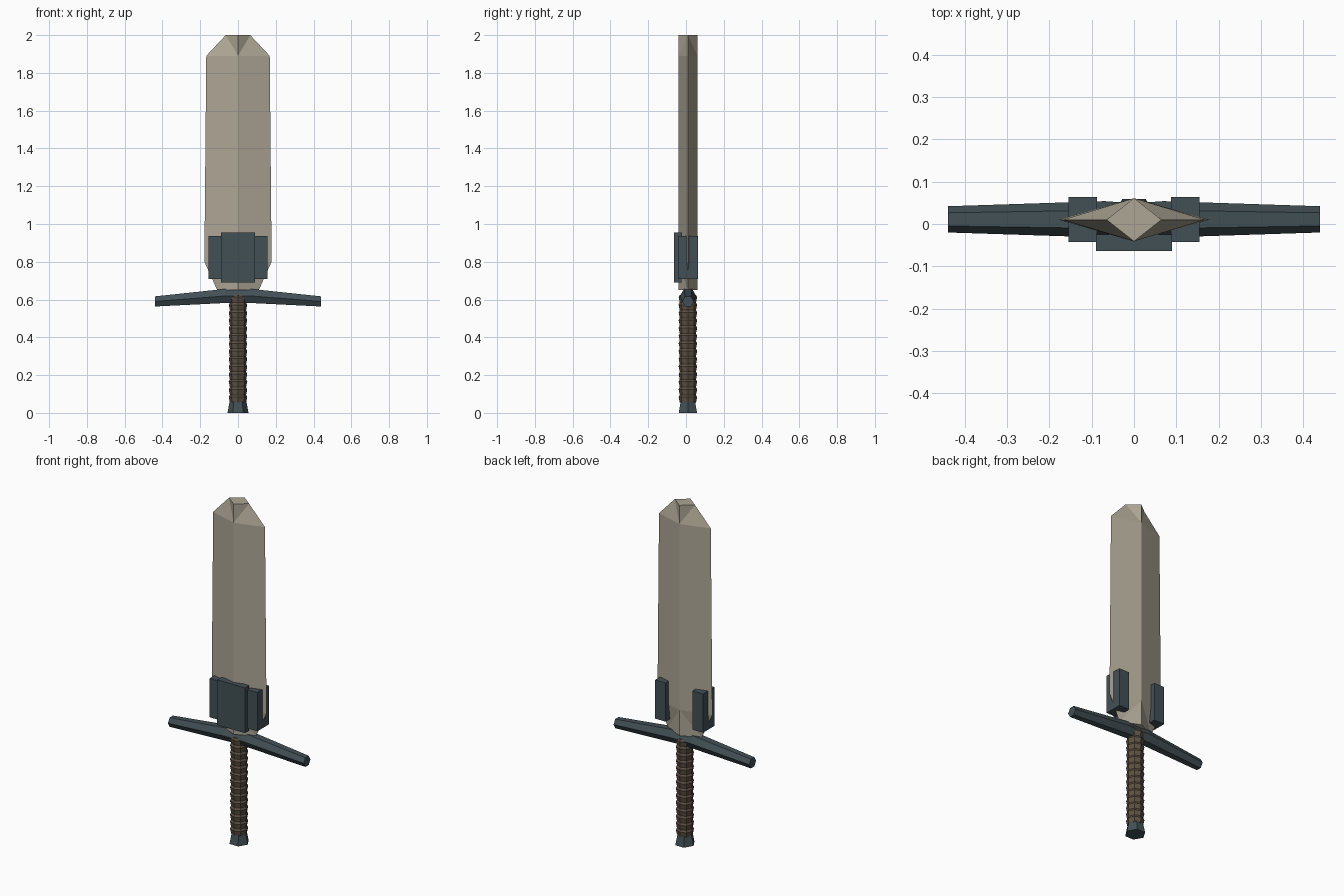
import bpy, bmesh
from math import cos, sin, pi

if "Cube" in bpy.data.objects:
    bpy.data.objects.remove(bpy.data.objects["Cube"])

CY = 0.01  # depth centre of the sword


def material(name, rgb):
    m = bpy.data.materials.new(name)
    m.diffuse_color = (*rgb, 1)
    m.use_nodes = True
    m.node_tree.nodes["Principled BSDF"].inputs["Base Color"].default_value = m.diffuse_color
    return m


STEEL = material("pale_steel", (0.42, 0.38, 0.30))
IRON = material("dark_iron", (0.055, 0.080, 0.092))
LEATHER = material("leather", (0.115, 0.085, 0.060))


def loft(name, rings, mat, split=()):
    """Skin equal-sized rings with flat faces and caps; rows in split are triangulated
    from even points on the lower ring (+1) or the upper ring (-1)."""
    bm = bmesh.new()
    rows = [[bm.verts.new(p) for p in r] for r in rings]
    n = len(rows[0])
    split = dict(split)
    for i, (a, b) in enumerate(zip(rows, rows[1:])):
        for k in range(n):
            j = (k + 1) % n
            if i not in split:
                bm.faces.new((a[k], a[j], b[j], b[k]))
            elif (k % 2 == 0) == (split[i] > 0):
                bm.faces.new((a[k], a[j], b[j]))
                bm.faces.new((a[k], b[j], b[k]))
            else:
                bm.faces.new((a[k], a[j], b[k]))
                bm.faces.new((a[j], b[j], b[k]))
    bm.faces.new(rows[0])
    bm.faces.new(rows[-1])
    bmesh.ops.recalc_face_normals(bm, faces=bm.faces)
    me = bpy.data.meshes.new(name)
    bm.to_mesh(me)
    bm.free()
    me.materials.append(mat)
    ob = bpy.data.objects.new(name, me)
    bpy.context.collection.objects.link(ob)
    return ob


def ring_z(z, r, n):
    return [(r * cos(2 * pi * k / n), CY + r * sin(2 * pi * k / n), z) for k in range(n)]


def ring_x(x, zc, r, n=6):
    return [(x, CY + 0.001 + r * cos(2 * pi * k / n), zc + r * sin(2 * pi * k / n)) for k in range(n)]


def box(name, x0, x1, y0, y1, z0, z1, mat):
    rect = [(x0, y0), (x1, y0), (x1, y1), (x0, y1)]
    return loft(name, [[(x, y, z) for x, y in rect] for z in (z0, z1)], mat)


# Blade: diamond section with constant ridge depth; even points are the ridges
def diamond(z, w, t=0.051):
    return [(0, CY - t, z), (w, CY, z), (0, CY + t, z), (-w, CY, z)]


loft("blade", [diamond(0.65, 0.11), diamond(0.80, 0.178),
               diamond(1.89, 0.168), diamond(2.0, 0.065)],
     STEEL, {0: -1, 2: 1})

# Clasp plates around the blade root
box("front_plate", -0.09, 0.09, -0.064, -0.025, 0.69, 0.955, IRON)
for side, s in (("left", -1), ("right", 1)):
    xs = sorted((s * 0.087, s * 0.155))
    box(side + "_plate", *xs, -0.042, 0.064, 0.71, 0.937, IRON)

# Drooping hexagonal crossguard
loft("crossguard", [ring_x(-0.44, 0.59, 0.031), ring_x(-0.07, 0.619, 0.043),
                    ring_x(0, 0.617, 0.038),
                    ring_x(0.07, 0.619, 0.043), ring_x(0.44, 0.59, 0.031)], IRON)

# Ribbed octagonal grip
ribs, z0, z1 = 14, 0.055, 0.625
step = (z1 - z0) / ribs
rings = []
for i in range(ribs):
    z = z0 + i * step
    rings += [ring_z(z, 0.043, 8), ring_z(z + step * 0.7, 0.049, 8)]
rings.append(ring_z(z1, 0.043, 8))
loft("grip", rings, LEATHER)

# Flared hexagonal pommel
loft("pommel", [ring_z(0, 0.056, 6), ring_z(0.06, 0.044, 6)], IRON)
